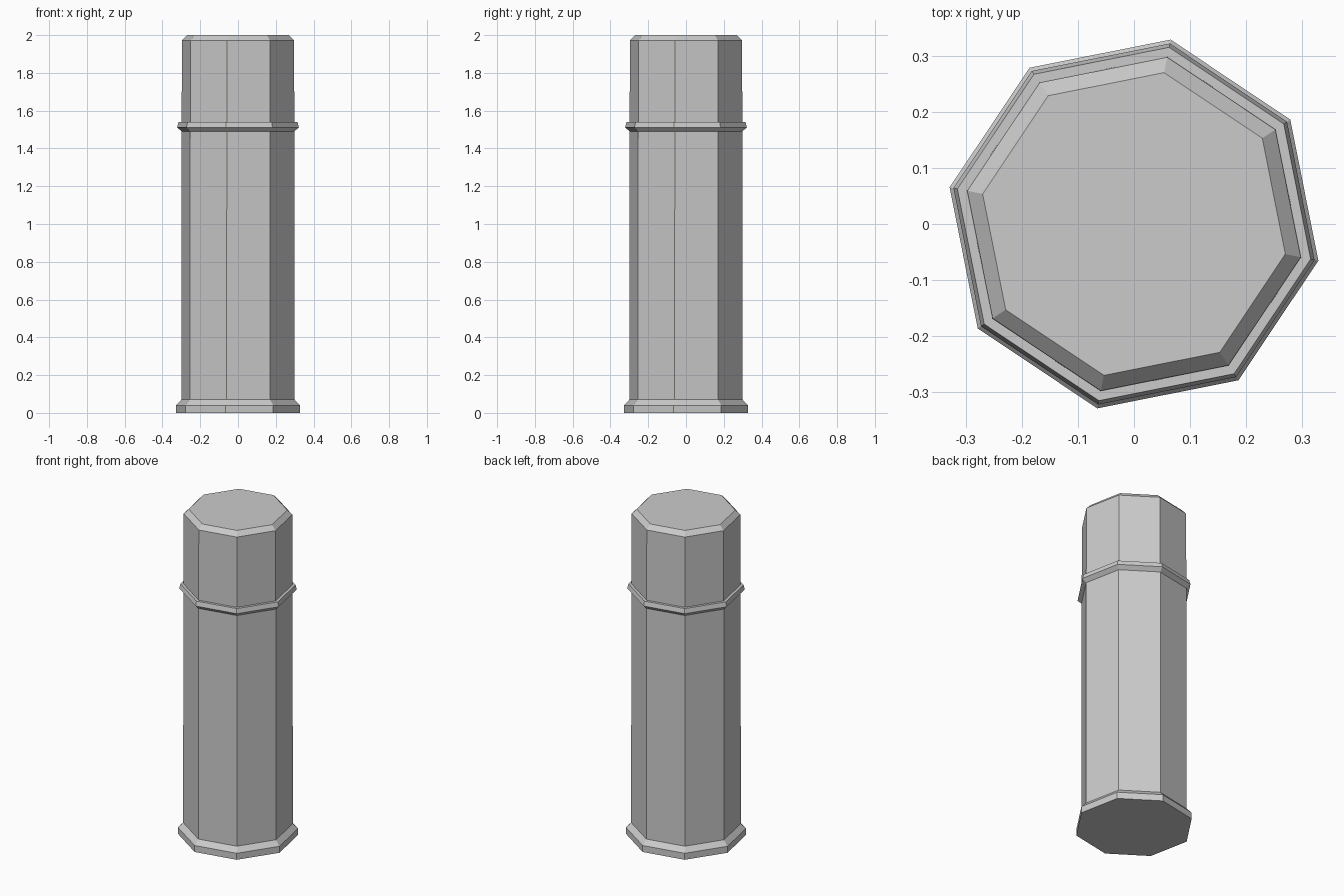
import bpy, bmesh
from math import cos, sin, radians

if "Cube" in bpy.data.objects:
    bpy.data.objects.remove(bpy.data.objects["Cube"])

SIDES = 8
TURN = radians(33.75)

# Profile from the ground up: (corner radius, height)
profile = [
    (0.335, 0.0), (0.335, 0.04), (0.306, 0.07),      # plinth
    (0.305, 1.49),                                   # shaft
    (0.328, 1.512), (0.321, 1.54), (0.304, 1.54),    # collar
    (0.303, 1.972), (0.275, 2.0),                    # chamfered head
]

bm = bmesh.new()
rings = []
for r, z in profile:
    rings.append([bm.verts.new((r * cos(TURN + radians(360 / SIDES) * i),
                                r * sin(TURN + radians(360 / SIDES) * i), z))
                  for i in range(SIDES)])

# Side faces
for low, high in zip(rings, rings[1:]):
    for i in range(SIDES):
        j = (i + 1) % SIDES
        bm.faces.new((low[i], low[j], high[j], high[i]))

# Bottom and top caps
bm.faces.new(rings[0][::-1])
bm.faces.new(rings[-1])

mesh = bpy.data.meshes.new("bollard_post")
bm.to_mesh(mesh)
bm.free()
post = bpy.data.objects.new("bollard_post", mesh)
bpy.context.collection.objects.link(post)
